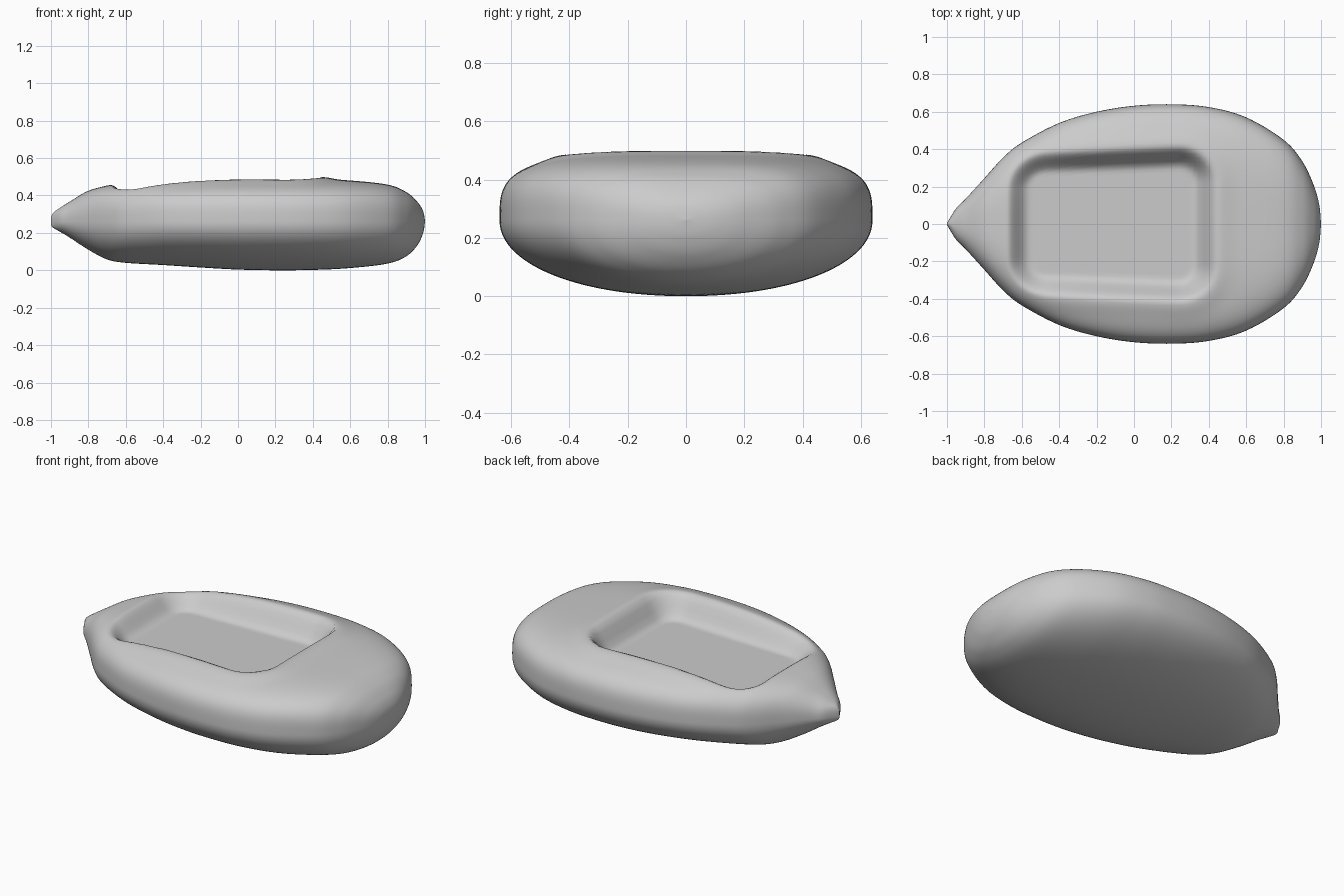
import bpy, bmesh, math

if "Cube" in bpy.data.objects:
    bpy.data.objects.remove(bpy.data.objects["Cube"])

# Stations along the hull: x, half width, top z, bottom z
STATIONS = [
    (-1.00, 0.004, 0.285, 0.240), (-0.985, 0.03, 0.31, 0.225),
    (-0.95, 0.085, 0.335, 0.205), (-0.90, 0.135, 0.367, 0.175),
    (-0.80, 0.245, 0.425, 0.11), (-0.70, 0.355, 0.447, 0.058),
    (-0.60, 0.435, 0.455, 0.04), (-0.40, 0.54, 0.472, 0.028),
    (-0.20, 0.60, 0.485, 0.015), (0.00, 0.632, 0.49, 0.004),
    (0.20, 0.64, 0.49, 0.0), (0.40, 0.625, 0.488, 0.002),
    (0.60, 0.57, 0.48, 0.012), (0.80, 0.45, 0.458, 0.036),
    (0.90, 0.335, 0.418, 0.075), (0.96, 0.21, 0.365, 0.135),
    (0.99, 0.105, 0.315, 0.20), (1.00, 0.0, 0.262, 0.262),
]
MID, SUB, HALF, FLOOR = 0.262, 8, 80, 0.36


def spline(points, sub):
    """Catmull-Rom through the stations."""
    out = []
    for i in range(len(points) - 1):
        a, b, c, d = (points[max(0, min(len(points) - 1, i + k))] for k in (-1, 0, 1, 2))
        for s in range(sub):
            t = s / sub
            out.append([0.5 * (2 * q + (r - p) * t + (2 * p - 5 * q + 4 * r - e) * t * t
                               + (3 * q - p - 3 * r + e) * t ** 3)
                        for p, q, r, e in zip(a, b, c, d)])
    out.append(list(points[-1]))
    return out


def seat_distance(x, y):
    """Signed distance to the rounded rectangle of the seat well."""
    half_y = 0.375 + 0.02 * min(1, max(-1, x / 0.5))
    r = 0.17
    qx, qy = abs(x + 0.12) - 0.525 + r, abs(y) - half_y + r
    return math.hypot(max(qx, 0), max(qy, 0)) + min(max(qx, qy), 0) - r


def section(x, w, top, bottom):
    """Closed cross-section: top left to right, then bottom back."""
    w = max(w, 0)
    n_top = 2.1 + 1.4 * min(1, w / 0.5)
    mid = min(max(MID, bottom), top)
    ring = []
    for k in range(2 * HALF):
        up = k < HALF
        u = -math.cos(math.pi * k / HALF)
        n = n_top if up else 2.1
        h = max(0, 1 - abs(u) ** n) ** (1 / n)
        y = u * w
        if up:
            z = mid + (top - mid) * h
            d = seat_distance(x, y)
            # Soft raised rim, then the sunken well
            z += 0.012 * h * math.exp(-((d - 0.05) / 0.06) ** 2) * min(1, w / 0.5) ** 2
            t = min(1, max(0, (0.035 - d) / 0.12))
            t = t * t * (3 - 2 * t)
            z += (FLOOR - z) * t
        else:
            z = mid - (mid - bottom) * h
        ring.append((x, y, z))
    return ring


# Inflated hull with the sunken seat well
bm = bmesh.new()
rings = [[bm.verts.new(p) for p in section(*s)] for s in spline(STATIONS, SUB)]
count = 2 * HALF
for a, b in zip(rings, rings[1:]):
    for k in range(count):
        j = (k + 1) % count
        bm.faces.new((a[k], a[j], b[j], b[k]))
bm.faces.new(rings[0])
bmesh.ops.remove_doubles(bm, verts=bm.verts, dist=0.00005)
bmesh.ops.recalc_face_normals(bm, faces=bm.faces)
for f in bm.faces:
    f.smooth = True
mesh = bpy.data.meshes.new("inflated_hull")
bm.to_mesh(mesh)
bm.free()
hull = bpy.data.objects.new("inflated_hull", mesh)
bpy.context.collection.objects.link(hull)
